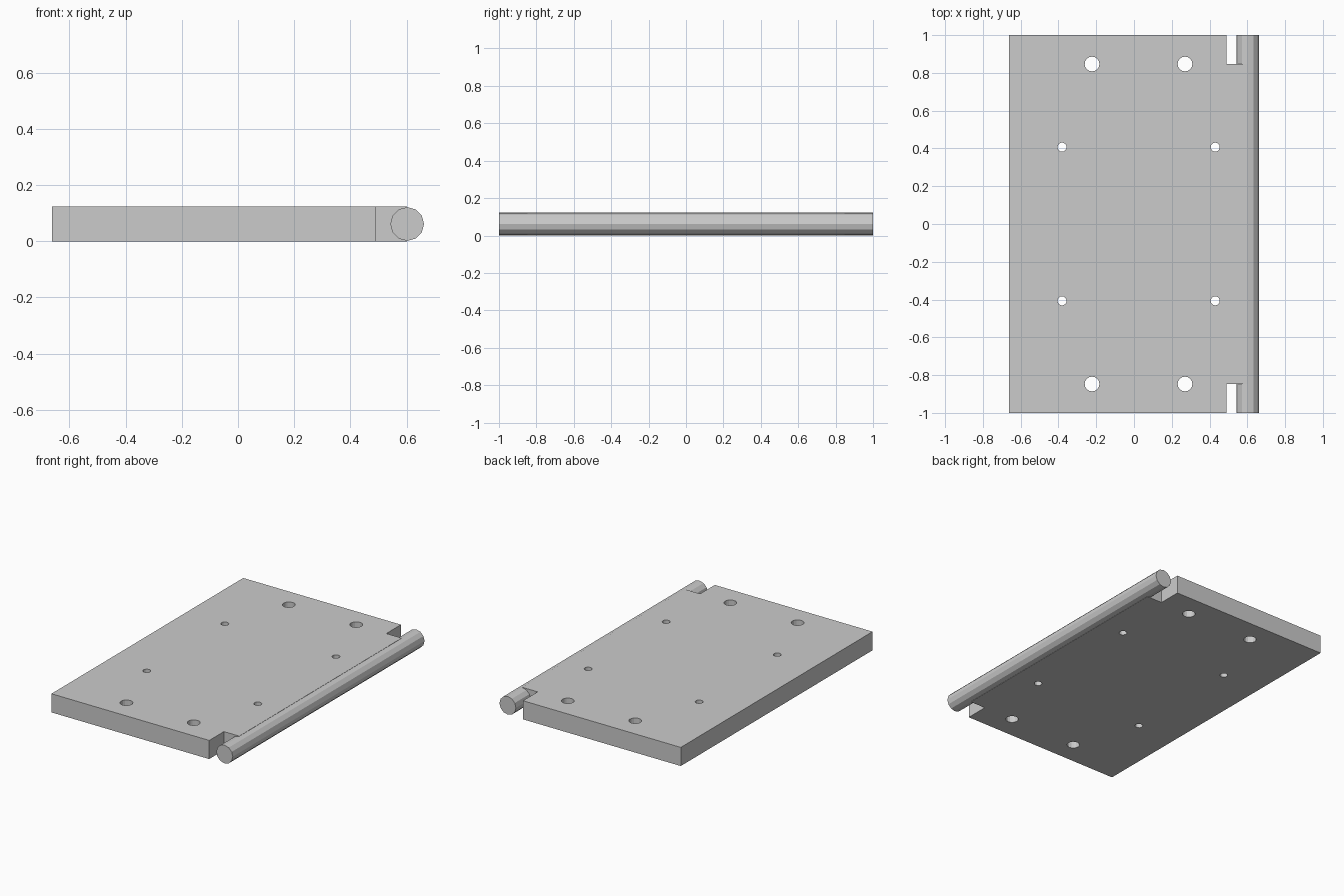
import bpy, bmesh
from math import pi
from mathutils import Matrix

if "Cube" in bpy.data.objects:
    bpy.data.objects.remove(bpy.data.objects["Cube"])

H = 0.123            # plate thickness
ROD_X, ROD_R = 0.602, 0.06
LEFT, NOTCH_X, NOTCH_Y = -0.662, 0.49, 0.847


def new_object(name, bm):
    mesh = bpy.data.meshes.new(name)
    bmesh.ops.recalc_face_normals(bm, faces=bm.faces)
    bm.to_mesh(mesh)
    bm.free()
    obj = bpy.data.objects.new(name, mesh)
    bpy.context.collection.objects.link(obj)
    return obj


def add_cylinder(bm, radius, depth, sides, matrix):
    bmesh.ops.create_cone(bm, cap_ends=True, segments=sides, radius1=radius,
                          radius2=radius, depth=depth, matrix=matrix)


# Flat leaf with two corner notches, reaching to the rod axis
outline = [(LEFT, -1), (NOTCH_X, -1), (NOTCH_X, -NOTCH_Y), (ROD_X, -NOTCH_Y),
           (ROD_X, NOTCH_Y), (NOTCH_X, NOTCH_Y), (NOTCH_X, 1), (LEFT, 1)]
bm = bmesh.new()
base = bm.faces.new([bm.verts.new((x, y, 0)) for x, y in outline])
top = bmesh.ops.extrude_face_region(bm, geom=[base], use_keep_orig=True)
bmesh.ops.translate(bm, vec=(0, 0, H),
                    verts=[v for v in top["geom"] if isinstance(v, bmesh.types.BMVert)])
plate = new_object("plate", bm)

# Screw holes, mirrored front to back: x, y, radius
bm = bmesh.new()
for x, y, r in [(-0.222, 0.847, 0.039), (0.27, 0.847, 0.039),
                (-0.381, 0.407, 0.024), (0.43, 0.407, 0.024)]:
    for side in (-1, 1):
        add_cylinder(bm, r, 0.4, 16, Matrix.Translation((x, side * y, H / 2)))
cutter = new_object("hole_cutter", bm)
cutter.hide_render = True
cutter.hide_viewport = True

holes = plate.modifiers.new("holes", "BOOLEAN")
holes.operation = "DIFFERENCE"
holes.solver = "EXACT"
holes.object = cutter

# Twelve-sided pivot rod along the right edge
bm = bmesh.new()
add_cylinder(bm, ROD_R, 2, 12,
             Matrix.Translation((ROD_X, 0, H / 2)) @ Matrix.Rotation(pi / 2, 4, "X"))
new_object("pivot_rod", bm)
